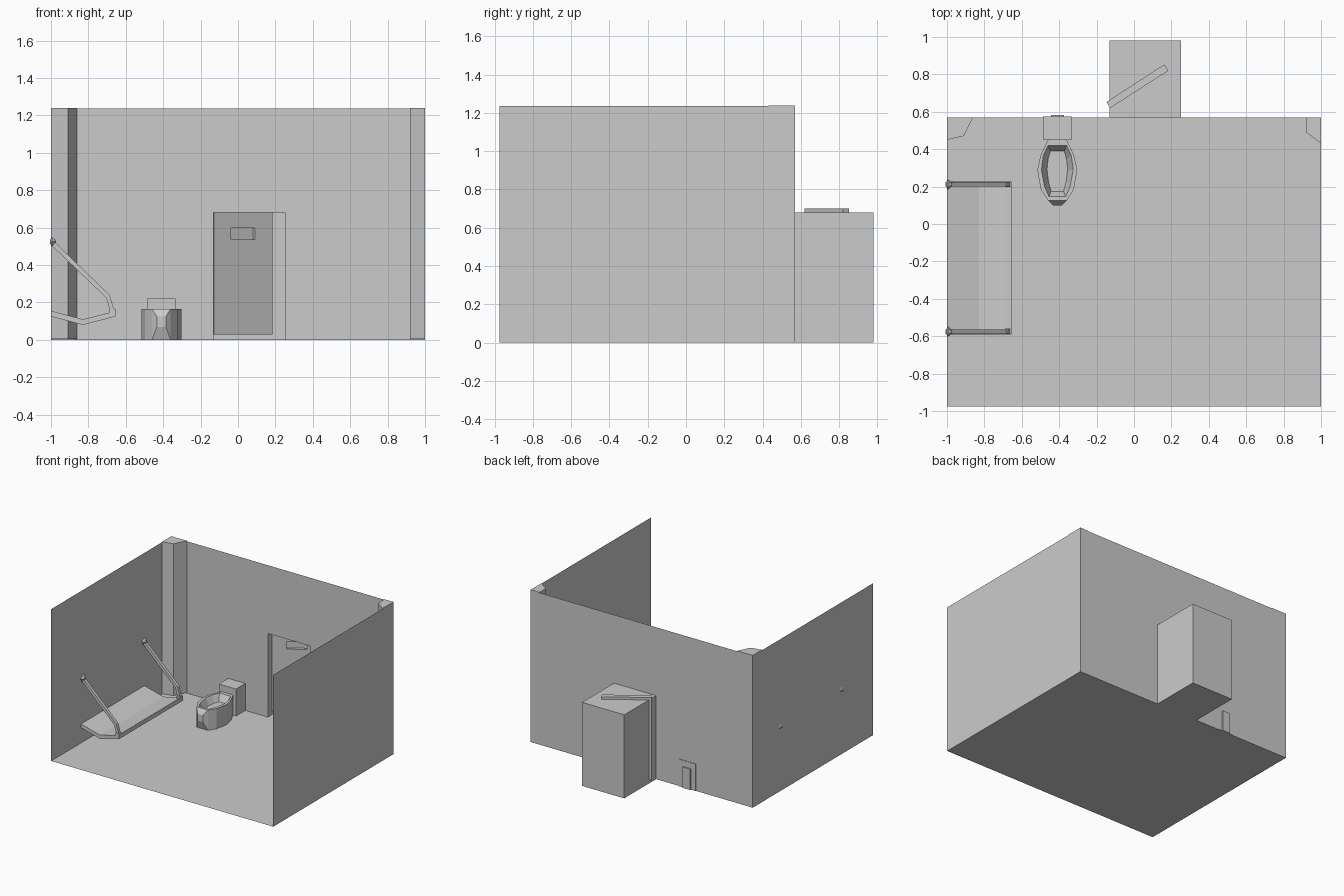
import bpy, bmesh
from math import atan2, cos, sin
from mathutils import Vector, Matrix

if "Cube" in bpy.data.objects:
    bpy.data.objects.remove(bpy.data.objects["Cube"])


def mesh_object(name, verts, faces, fix=True):
    me = bpy.data.meshes.new(name)
    me.from_pydata(verts, [], faces)
    if fix:
        bm = bmesh.new()
        bm.from_mesh(me)
        bmesh.ops.recalc_face_normals(bm, faces=bm.faces)
        bm.to_mesh(me)
        bm.free()
    ob = bpy.data.objects.new(name, me)
    bpy.context.collection.objects.link(ob)
    return ob


def loft(name, rings, cap_end=True):
    """Skin a list of equal-length point rings, capping the ends."""
    n = len(rings[0])
    verts = [p for r in rings for p in r]
    faces = [(k * n + i, k * n + (i + 1) % n, (k + 1) * n + (i + 1) % n, (k + 1) * n + i)
             for k in range(len(rings) - 1) for i in range(n)]
    faces.append(tuple(range(n)))
    if cap_end:
        faces.append(tuple(range((len(rings) - 1) * n, len(rings) * n)))
    return mesh_object(name, verts, faces)


def prism(name, outline, z0, z1):
    return loft(name, [[(x, y, z) for x, y in outline] for z in (z0, z1)])


def box(name, x0, x1, y0, y1, z0, z1):
    return prism(name, [(x0, y0), (x1, y0), (x1, y1), (x0, y1)], z0, z1)


# Room shell: floor and three thin walls, doorway cut out of the back
F, B, H = -0.975, 0.57, 1.236
DL, DR, DT, DB = -0.13, 0.25, 0.68, 0.98
mesh_object("floor", [(-1, F, 0), (1, F, 0), (1, B, 0), (-1, B, 0)], [(0, 1, 2, 3)], False)
mesh_object("left_wall", [(-1, F, 0), (-1, B, 0), (-1, B, H), (-1, F, H)], [(0, 1, 2, 3)], False)
mesh_object("right_wall", [(1, F, 0), (1, F, H), (1, B, H), (1, B, 0)], [(0, 1, 2, 3)], False)
mesh_object("back_wall",
            [(x, B, z) for x, z in ((-1, 0), (DL, 0), (DL, DT), (DR, DT),
                                    (DR, 0), (1, 0), (1, H), (-1, H))],
            [tuple(range(8))], False)

# Alcove behind the doorway, open towards the room
c = [(x, y, z) for z in (0, DT) for x, y in ((DL, B), (DR, B), (DR, DB), (DL, DB))]
mesh_object("alcove", c, [(0, 1, 2, 3), (4, 7, 6, 5), (1, 5, 6, 2), (2, 6, 7, 3), (0, 3, 7, 4)], False)

# Corner pillars
prism("left_pillar", [(-1, B), (-1, 0.45), (-0.91, 0.47), (-0.86, B)], 0.004, 1.24)
prism("right_pillar", [(0.92, B), (0.92, 0.49), (1, 0.43), (1, B)], 0.004, 1.24)

# Door standing ajar, with a recessed slot
door = prism("door", [(-0.127, 0.62), (0.184, 0.82), (0.162, 0.853), (-0.148, 0.652)], 0.03, 0.70)
ang = atan2(0.20, 0.311)
slot = box("slot_cutter", -0.077, 0.077, -0.02, 0.02, -0.03, 0.03)
slot.location = (0.026, 0.7185, 0.567)
slot.rotation_euler.z = ang
slot.hide_render = True
slot.display_type = 'WIRE'
mod = door.modifiers.new("slot", 'BOOLEAN')
mod.operation = 'DIFFERENCE'
mod.object = slot
mod.solver = 'EXACT'

# Toilet bowl: half plan outlines mirrored about the centre line
CX = -0.41


def ring(half, z):
    pts = [(CX + x, y, z) for x, y in half]
    return pts + [(CX - x, y, z) for x, y in reversed(half)]


outer = [(0.05, 0.45), (0.088, 0.372), (0.107, 0.29), (0.088, 0.185), (0.05, 0.126)]
rim = [(0.05, 0.42), (0.075, 0.365), (0.085, 0.29), (0.068, 0.20), (0.045, 0.146)]
basin = [(0.037, 0.39), (0.05, 0.345), (0.055, 0.29), (0.047, 0.225), (0.033, 0.175)]
loft("toilet_bowl", [ring(outer, 0), ring(outer, 0.165), ring(rim, 0.165), ring(basin, 0.11)])

# Faceted nose on the front of the bowl
loft("bowl_nose", [
    [(CX + sx * w, y, z) for sx, z in ((-1, z0), (1, z0), (1, z1), (-1, z1))]
    for w, y, z0, z1 in ((0.05, 0.126, 0, 0.165), (0.024, 0.10, 0.07, 0.125))])

# Tank, just showing through the back wall
box("toilet_tank", CX - 0.077, CX + 0.077, 0.45, 0.574, 0, 0.22)
box("tank_back", CX - 0.035, CX + 0.035, 0.57, 0.583, 0, 0.17)

# Folding bunk with a shallow V section
section = [(-1, 0.155), (-0.83, 0.11), (-0.69, 0.145), (-0.655, 0.16),
           (-0.655, 0.125), (-0.83, 0.08), (-1, 0.125)]
loft("bunk", [[(x, y, z) for x, z in section] for y in (-0.592, 0.226)])


# Hanging rods with wall knobs and end clamps
path = [(-1.0, 0.525), (-0.695, 0.232), (-0.668, 0.14)]
for side, y in (("back", 0.212), ("front", -0.575)):
    rings = []
    for i, (x, z) in enumerate(path):
        a = Vector(path[max(i - 1, 0)])
        b = Vector(path[min(i + 1, 2)])
        d = (b - a).normalized()
        n = Vector((-d.y, d.x)) * 0.012
        rings.append([(x + s * n.x, y + t * 0.012, z + s * n.y)
                      for s, t in ((-1, -1), (1, -1), (1, 1), (-1, 1))])
    loft(side + "_rod", rings)
    box(side + "_clamp", -0.69, -0.656, y - 0.015, y + 0.015, 0.13, 0.166)
    loft(side + "_knob", [
        [(x, y + r * cos(k * 1.0472), 0.525 + r * sin(k * 1.0472)) for k in range(6)]
        for x, r in ((-1.004, 0.012), (-0.995, 0.028), (-0.973, 0.010))])
